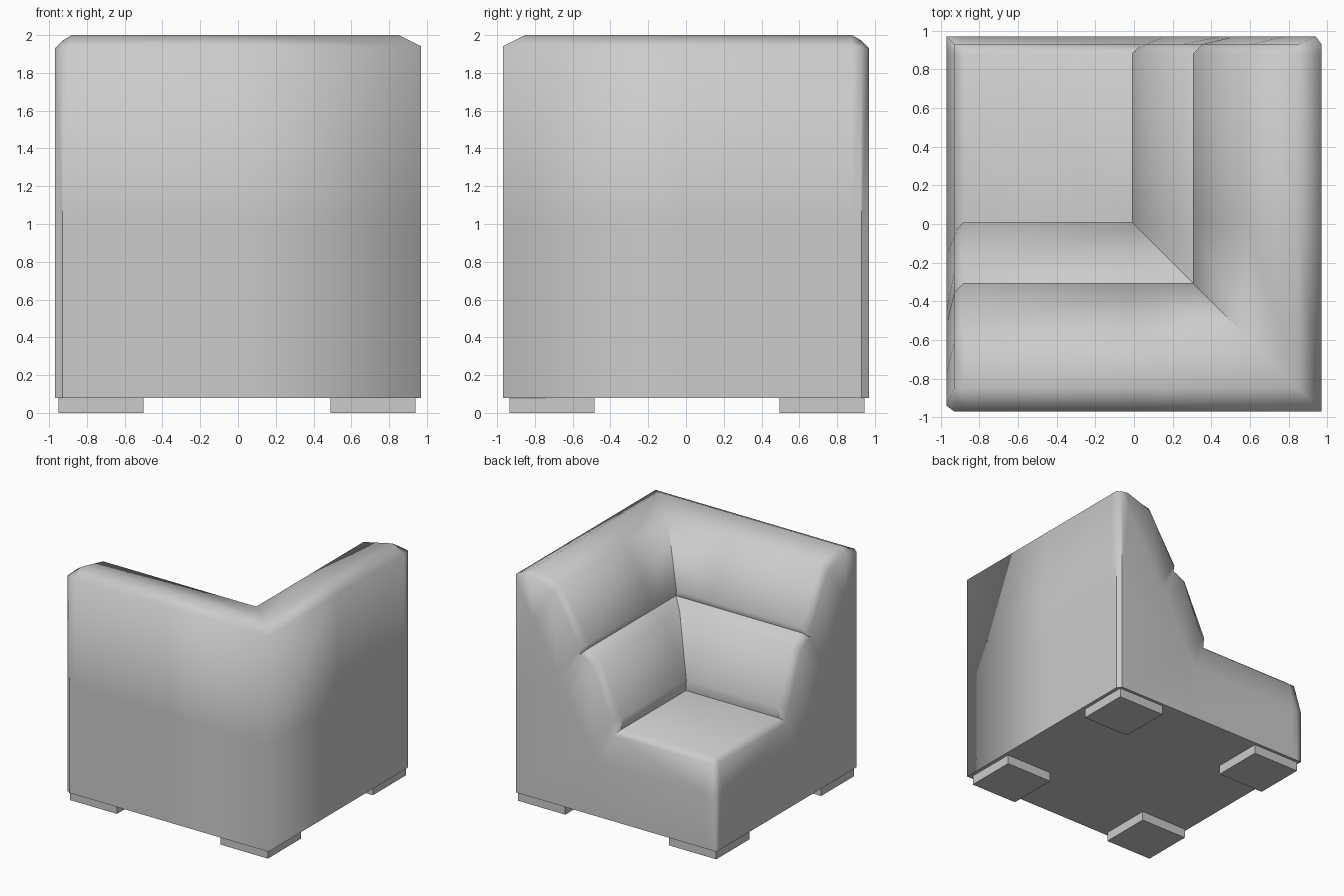
import bpy, bmesh, math

cube = bpy.data.objects.get("Cube")
if cube:
    bpy.data.objects.remove(cube)

fabric = bpy.data.materials.new("grey_fabric")
fabric.use_nodes = True
GREY = (0.6, 0.6, 0.6, 1)
fabric.diffuse_color = GREY
fabric.node_tree.nodes["Principled BSDF"].inputs["Base Color"].default_value = GREY

BASE = 0.08
# Backrest profiles (outward distance, height): wing end, bevel, full cushion
END = [(.16, .55), (.25, .70), (.45, 1.05), (.52, 1.17), (.55, 1.22),
       (.78, 1.62), (.88, 1.80), (.94, 1.93), (.94, 1.0), (.94, BASE)]
BEVEL = [(.04, .80), (.06, .91), (.25, 1.36), (.36, 1.41), (.355, 1.46),
         (.61, 1.89), (.85, 1.97), (.97, 1.94), (.97, 1.0), (.97, BASE)]
FULL = [(0, .84), (-.01, .94), (.20, 1.39), (.32, 1.45), (.305, 1.50),
        (.58, 1.94), (.85, 2.0), (.97, 1.94), (.97, 1.0), (.97, BASE)]
STEPS = [.97, .93, .88, 0]

bm = bmesh.new()
cache = {}


def vert(p):
    key = tuple(round(c, 4) for c in p)
    if key not in cache:
        cache[key] = bm.verts.new(key)
    return cache[key]


def face(points):
    verts = list(dict.fromkeys(vert(p) for p in points))
    if len(verts) > 2:
        bm.faces.new(verts)


def mirror(p):
    """Swap the two wings across the corner diagonal."""
    return (-p[1], -p[0], p[2])


def floor(p):
    return (p[0], p[1], BASE)


# Two backrest wings, mitred on the diagonal
stations = [[(t, s, z) for t, z in prof]
            for s, prof in zip(STEPS, (END, BEVEL, FULL, FULL))]
stations[3][1] = (-.01, .01, FULL[1][1])
stations.append([(t, -t, z) for t, z in FULL])
for flip in (lambda p: p, mirror):
    for a, b in zip(stations, stations[1:]):
        for k in range(len(a) - 1):
            face([flip(p) for p in (a[k], b[k], b[k + 1], a[k + 1])])
    face([flip(p) for p in stations[0] + [floor(stations[0][0])]])

# Seat cushion with a soft rim
RIM = [.55, .80, .84, .84]


def seat(i, j):
    if i == 3:
        return stations[j][0]
    if j == 3:
        return mirror(stations[i][0])
    return (-STEPS[i], STEPS[j], min(RIM[i], RIM[j]))


for i in range(3):
    for j in range(3):
        face([seat(i, j), seat(i + 1, j), seat(i + 1, j + 1), seat(i, j + 1)])
    # Walls below the seat rim
    for a, b in ((seat(i, 0), seat(i + 1, 0)), (seat(0, i), seat(0, i + 1))):
        face([a, b, floor(b), floor(a)])

# Close the underside and set the creases
bmesh.ops.holes_fill(bm, edges=[e for e in bm.edges if e.is_boundary], sides=0)
bmesh.ops.recalc_face_normals(bm, faces=bm.faces[:])
bm.normal_update()
for f in bm.faces:
    f.smooth = True
for e in bm.edges:
    if len(e.link_faces) != 2:
        continue
    angle = math.degrees(e.calc_face_angle_signed(0))
    a, b = (v.co for v in e.verts)
    upright = (a - b).xy.length < .01
    on_base = max(a.z, b.z) < BASE + .01
    e.smooth = not (on_base or angle < -25 or (upright and 25 < angle < 70))

mesh = bpy.data.meshes.new("corner_sofa_body")
bm.to_mesh(mesh)
bm.free()
mesh.materials.append(fabric)
body = bpy.data.objects.new("corner_sofa_body", mesh)
bpy.context.collection.objects.link(body)

# Four square feet
for x, side in ((-.725, "right"), (.715, "left")):
    for y, end in ((-.71, "front"), (.72, "back")):
        bpy.ops.mesh.primitive_cube_add(size=1, location=(x, y, BASE / 2))
        foot = bpy.context.object
        foot.name = f"{end}_{side}_foot"
        foot.scale = (.45, .45, BASE)
        foot.data.materials.append(fabric)
